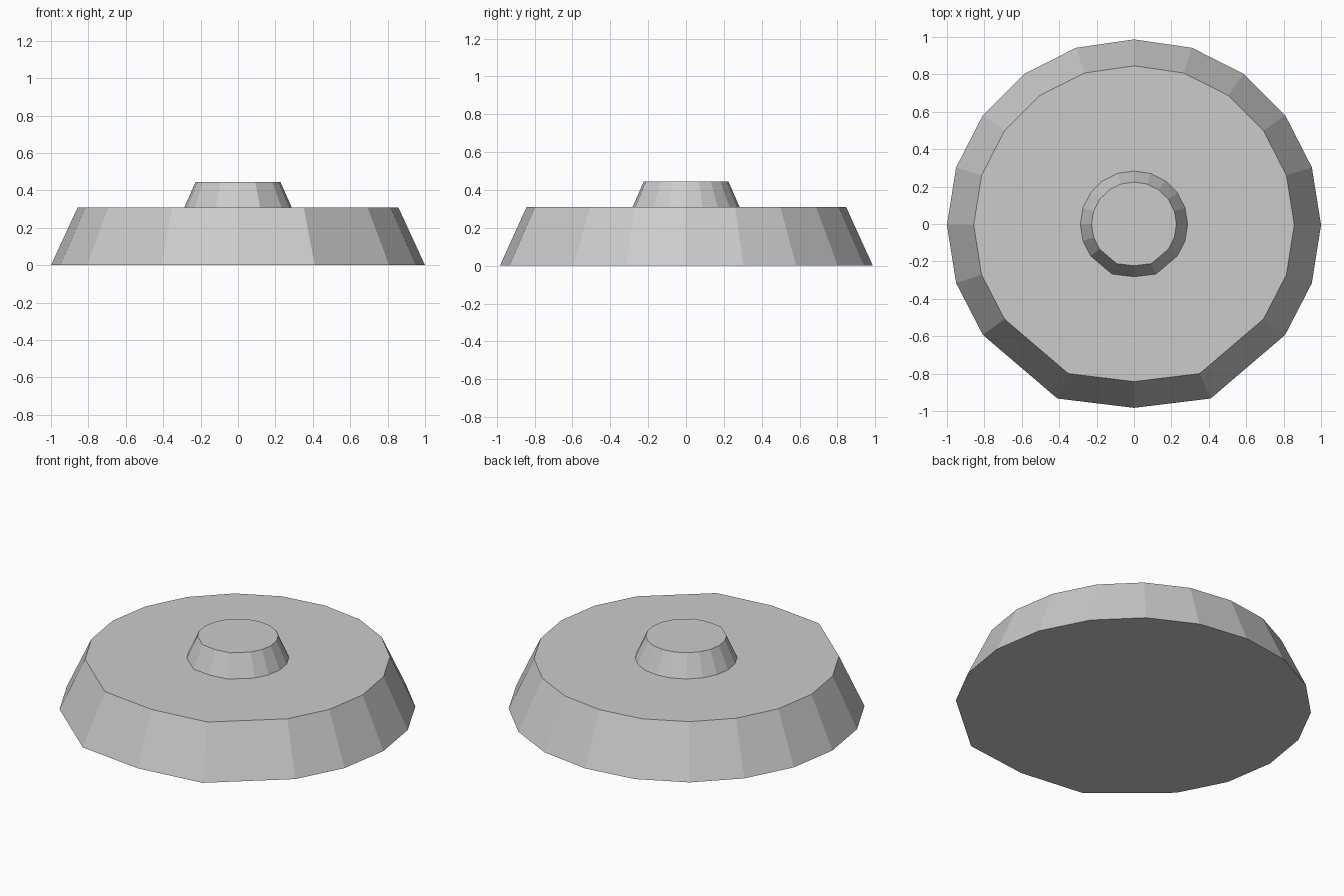
import bpy, bmesh

if "Cube" in bpy.data.objects:
    bpy.data.objects.remove(bpy.data.objects["Cube"])

# Right half of the slightly irregular outline, from back to front
half = [(0, .987), (.31, .942), (.587, .802), (.808, .582), (.951, .303), (1, -.005),
        (.951, -.316), (.808, -.593), (.41, -.933), (0, -.983)]
outline = half + [(-x, y) for x, y in half[-2:0:-1]]
outline.reverse()  # counter-clockwise

# Profile steps: outline scale and height
profile = [(1.0, 0), (.857, .31), (.287, .31), (.227, .445)]


def loft(name, outline, profile):
    bm = bmesh.new()
    rings = [[bm.verts.new((x * s, y * s, z)) for x, y in outline] for s, z in profile]
    n = len(outline)
    for a, b in zip(rings, rings[1:]):
        for i in range(n):
            j = (i + 1) % n
            bm.faces.new((a[i], a[j], b[j], b[i]))
    bm.faces.new(rings[0][::-1])
    bm.faces.new(rings[-1])
    bmesh.ops.recalc_face_normals(bm, faces=bm.faces)
    mesh = bpy.data.meshes.new(name)
    bm.to_mesh(mesh)
    bm.free()
    obj = bpy.data.objects.new(name, mesh)
    bpy.context.collection.objects.link(obj)
    return obj


# Tapered disc with a raised centre boss
loft("stepped_disc", outline, profile)
